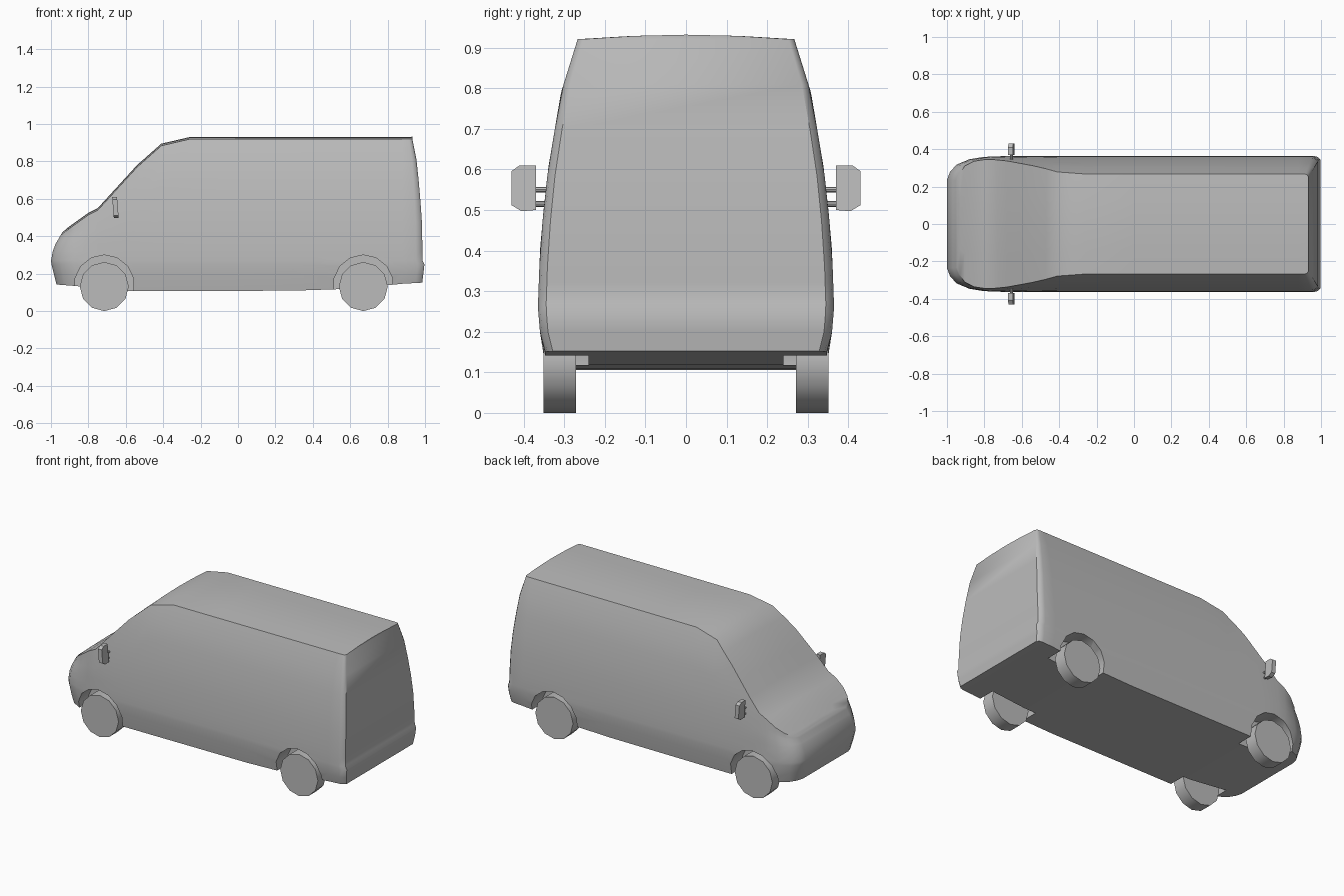
import bpy, bmesh, math
from mathutils import Matrix, Vector

if "Cube" in bpy.data.objects:
    bpy.data.objects.remove(bpy.data.objects["Cube"], do_unlink=True)

grey = bpy.data.materials.new("plain grey")
grey.use_nodes = True
GREY = (0.5, 0.5, 0.5, 1)
grey.diffuse_color = GREY
grey.node_tree.nodes["Principled BSDF"].inputs["Base Color"].default_value = GREY


def lerp_table(table, t):
    """Piecewise linear lookup."""
    if t <= table[0][0]:
        return table[0][1]
    for (a, va), (b, vb) in zip(table, table[1:]):
        if t <= b:
            return va + (vb - va) * (t - a) / (b - a)
    return table[-1][1]


def make_object(name, bm, smooth=None):
    bmesh.ops.recalc_face_normals(bm, faces=bm.faces)
    mesh = bpy.data.meshes.new(name)
    bm.to_mesh(mesh)
    bm.free()
    obj = bpy.data.objects.new(name, mesh)
    bpy.context.collection.objects.link(obj)
    mesh.materials.append(grey)
    if smooth:
        shade(obj, smooth)
    return obj


def shade(obj, angle):
    bpy.ops.object.select_all(action='DESELECT')
    obj.select_set(True)
    bpy.context.view_layer.objects.active = obj
    bpy.ops.object.shade_smooth_by_angle(angle=math.radians(angle))


def cylinder(name, x, y, z, radius, depth, sides, smooth=None, axis_turn=0):
    """Cylinder lying along y."""
    bm = bmesh.new()
    bmesh.ops.create_cone(bm, cap_ends=True, segments=sides, radius1=radius,
                          radius2=radius, depth=depth,
                          matrix=Matrix.Translation((x, y, z))
                          @ Matrix.Rotation(math.pi / 2, 4, 'X')
                          @ Matrix.Rotation(axis_turn, 4, 'Z'))
    return make_object(name, bm, smooth)


# Body outlines: roof line, sill line, half width, nose taper, nose and tail
TOP = [(-1, .42), (-.95, .45), (-.75, .55), (-.54, .78), (-.41, .895),
       (-.26, .93), (1, .932)]
SILL = [(-1, .142), (-.85, .132), (-.6, .106), (.52, .11), (.8, .142), (1, .152)]
WIDTH = [(.1, .345), (.15, .347), (.2, .36), (.26, .365), (.4, .36), (.5, .351),
         (.6, .34), (.79, .308), (.92, .267)]
PLAN = [(-1, .65), (-.985, .76), (-.95, .87), (-.88, .95), (-.8, .985), (-.7, 1),
        (.96, 1), (.985, .985), (1, .945)]
NOSE = [(.14, -.97), (.26, -1), (.3, -.998), (.36, -.975), (.42, -.94)]
TAIL = [(.15, .985), (.25, .997), (.27, .987), (.5, .983), (.79, .958), (.92, .932)]
STATIONS = [-1, -.985, -.95, -.88, -.8, -.75, -.68, -.61, -.54, -.475, -.41, -.335,
            -.26, 0, .3, .6, .88, .96, .985, 1]
LOW_LEVELS = [.2, .25, .27, .32, .36]


def section(x):
    """Right side bottom to top, crown, left side top to bottom."""
    top, sill = lerp_table(TOP, x), lerp_table(SILL, x)
    edge = top - .011
    levels = [sill] + LOW_LEVELS + [.36 + (edge - .36) * k / 5 for k in range(1, 6)]

    def place(y, z):
        px = x
        if x < -.8:
            px = -.8 + (x + .8) * (-.8 - lerp_table(NOSE, z)) / .2
        if x > .88:
            px = .88 + (x - .88) * (lerp_table(TAIL, z) - .88) / .12
        return Vector((px, y, z))

    plan = lerp_table(PLAN, x)
    side = [(lerp_table(WIDTH, z) * plan, z) for z in levels]
    w = side[-1][0]
    crown = [(-w * .5, top - .003), (0, top), (w * .5, top - .003)]
    pts = [(-y, z) for y, z in side] + crown + [(y, z) for y, z in reversed(side)]
    return [place(y, z) for y, z in pts], len(side)


# Body shell
bm = bmesh.new()
rings = []
for x in STATIONS:
    pts, n = section(x)
    rings.append([bm.verts.new(p) for p in pts])
count = len(rings[0])
for a, b in zip(rings, rings[1:]):
    for i in range(count):
        j = (i + 1) % count
        bm.faces.new((a[i], a[j], b[j], b[i]))
for ring in (rings[0], rings[-1]):
    for i in range(n - 1):
        bm.faces.new((ring[i], ring[i + 1], ring[-i - 2], ring[-i - 1]))
    bm.faces.new(ring[n - 1:n + 4])
body = make_object("body", bm)

# Wheel arches cut from the body, and the wheels
for x, end in ((-.715, "front"), (.67, "rear")):
    for s, side in ((1, "left"), (-1, "right")):
        cutter = cylinder(f"{end}_{side}_arch_cutter", x, s * .38, .14, .16, .28, 14)
        cutter.hide_render = True
        cutter.hide_viewport = True
        cut = body.modifiers.new("arch", 'BOOLEAN')
        cut.operation, cut.solver, cut.object = 'DIFFERENCE', 'EXACT', cutter
        cylinder(f"{end}_{side}_wheel", x, s * .311, .131, .131, .08, 12, 40)

# Bake the arches so that the shading covers the cut edges
bpy.context.view_layer.update()
baked = bpy.data.meshes.new_from_object(
    body.evaluated_get(bpy.context.evaluated_depsgraph_get()))
body.modifiers.clear()
body.data = baked
for obj in [o for o in bpy.data.objects if o.name.endswith("arch_cutter")]:
    bpy.data.objects.remove(obj, do_unlink=True)
shade(body, 36)

# Door mirrors on twin stalks
OUTLINE = [(.37, .5), (.405, .497), (.43, .512), (.43, .596), (.41, .61), (.37, .61)]
for s, side in ((1, "left"), (-1, "right")):
    bm = bmesh.new()
    lean = lambda z: -.655 - (z - .55) * .08
    loops = [[bm.verts.new((lean(z) + dx, s * y, z)) for y, z in OUTLINE]
             for dx in (-.013, .013)]
    for i in range(len(OUTLINE)):
        j = (i + 1) % len(OUTLINE)
        bm.faces.new((loops[0][i], loops[0][j], loops[1][j], loops[1][i]))
    for loop in loops:
        bm.faces.new(loop)
    make_object(f"{side}_mirror", bm)
    for k, z in enumerate((.515, .55)):
        cylinder(f"{side}_mirror_stalk_{k + 1}", -.655, s * .352, z, .007, .04, 8, 40)
